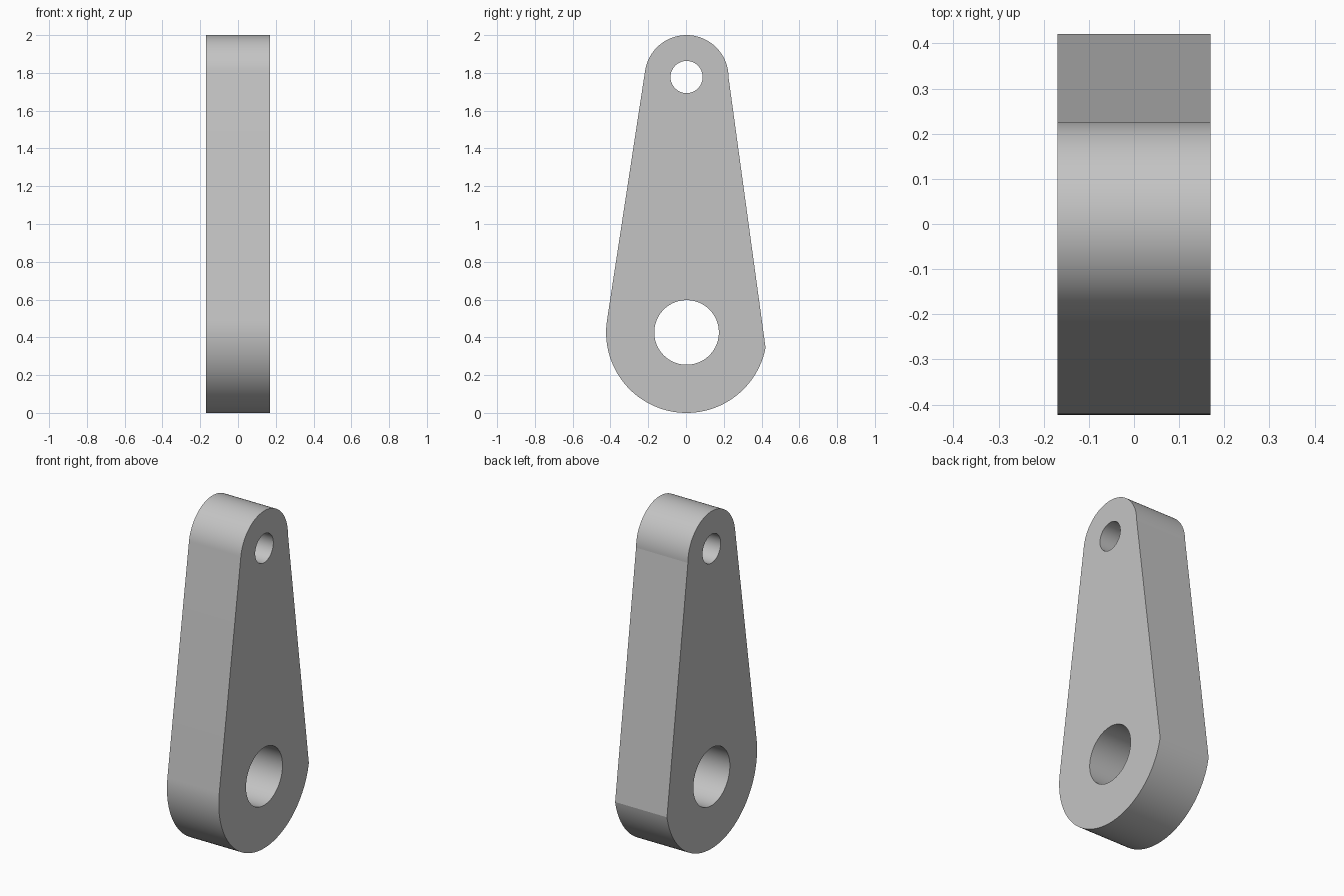
import bpy
import bmesh
from math import sin, cos, pi, radians, asin

cube = bpy.data.objects.get("Cube")
if cube:
    bpy.data.objects.remove(cube, do_unlink=True)

HALF = 0.17                      # half thickness along x
YC = 0.003                       # bore line offset
LOW_Z, LOW_R, LOW_BORE = 0.426, 0.426, 0.171
TOP_Z, TOP_R, TOP_BORE = 1.778, 0.222, 0.085


def arc(z, r, start, end, n):
    """Points of an arc in the y-z plane, both ends included."""
    return [(YC + r * cos(start + (end - start) * i / n),
             z + r * sin(start + (end - start) * i / n)) for i in range(n + 1)]


def circle(z, r, n=120):
    return arc(z, r, 0, 2 * pi, n)[:-1]


# Outline: round top, tangent front side, round bottom, cornered back side
tangent = pi - asin((LOW_R - TOP_R) / (TOP_Z - LOW_Z))
outline = (arc(TOP_Z, TOP_R, 0, tangent, 64)
           + arc(LOW_Z, LOW_R, tangent, 2 * pi - radians(11), 72))

# Flat plate with two bores, extruded to thickness
bm = bmesh.new()
edges = []
for loop in (outline, circle(LOW_Z, LOW_BORE), circle(TOP_Z, TOP_BORE)):
    verts = [bm.verts.new((-HALF, y, z)) for y, z in loop]
    edges += [bm.edges.new((v, verts[(i + 1) % len(verts)]))
              for i, v in enumerate(verts)]
bmesh.ops.triangle_fill(bm, edges=edges, use_beauty=True, normal=(-1, 0, 0))
ext = bmesh.ops.extrude_face_region(bm, geom=bm.faces[:], use_keep_orig=True)
new_verts = [g for g in ext["geom"] if isinstance(g, bmesh.types.BMVert)]
bmesh.ops.translate(bm, verts=new_verts, vec=(2 * HALF, 0, 0))
bmesh.ops.recalc_face_normals(bm, faces=bm.faces[:])

mesh = bpy.data.meshes.new("link_arm")
bm.to_mesh(mesh)
bm.free()
arm = bpy.data.objects.new("link_arm", mesh)
bpy.context.collection.objects.link(arm)

# Plain grey
grey = bpy.data.materials.new("plain_grey")
grey.use_nodes = True
colour = (0.55, 0.55, 0.55, 1)
grey.diffuse_color = colour
grey.node_tree.nodes["Principled BSDF"].inputs["Base Color"].default_value = colour
mesh.materials.append(grey)

# Smooth arcs and bores, sharp rims and corner
bpy.ops.object.select_all(action='DESELECT')
arm.select_set(True)
bpy.context.view_layer.objects.active = arm
bpy.ops.object.shade_smooth_by_angle(angle=radians(5))
